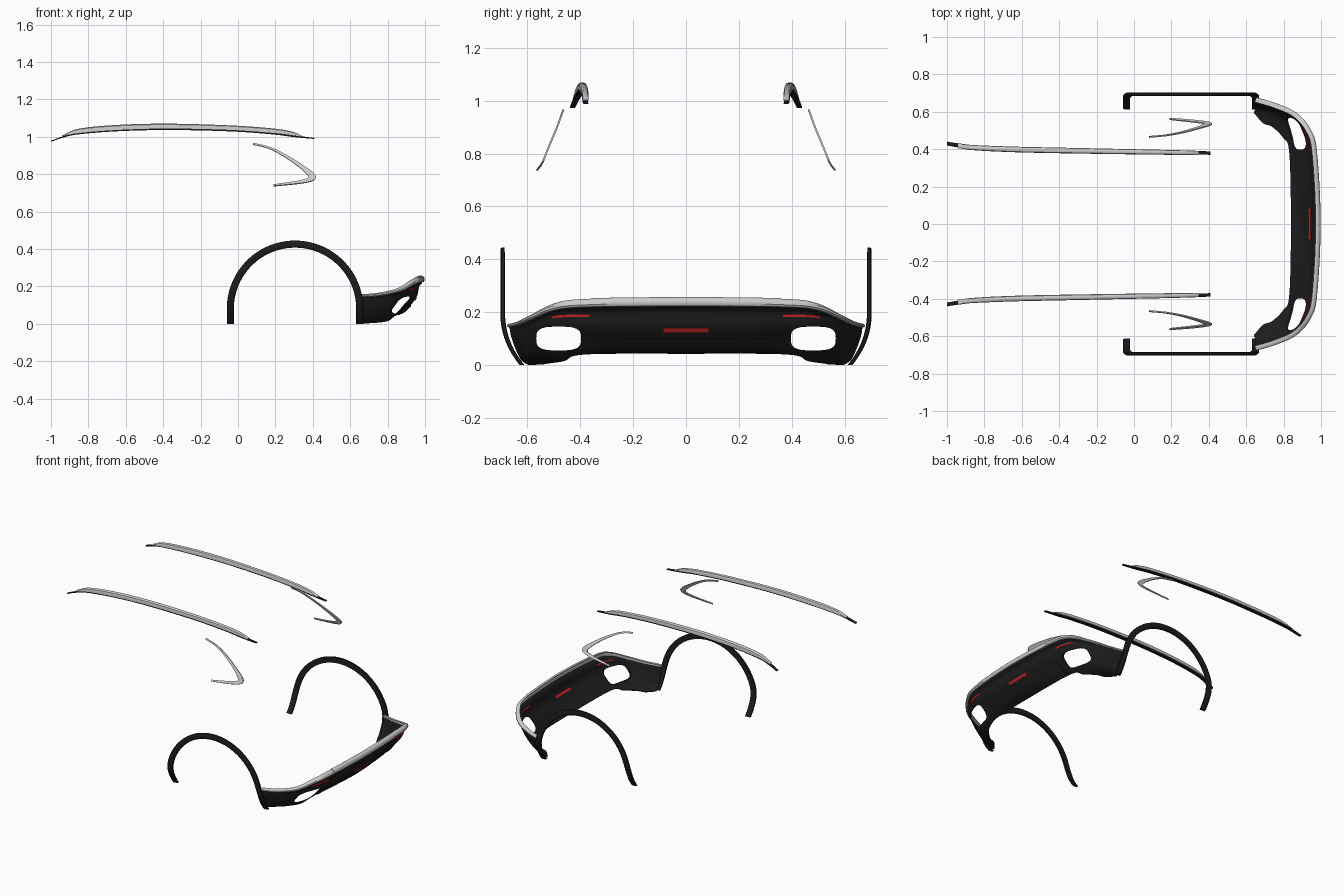
import bpy, bmesh, math
from mathutils import Vector

if "Cube" in bpy.data.objects:
    bpy.data.objects.remove(bpy.data.objects["Cube"])


def material(name, color):
    m = bpy.data.materials.new(name)
    m.diffuse_color = (*color, 1)
    m.use_nodes = True
    m.node_tree.nodes["Principled BSDF"].inputs["Base Color"].default_value = m.diffuse_color
    return m


BLACK = material("black_plastic", (0.012, 0.012, 0.013))
RED = material("red_reflector", (0.6, 0.02, 0.02))


def loft(name, rows, mat=None, closed=False, thick=0, mirror=False, offset=0):
    """Skin equal-length rows of points; closed rows get end caps."""
    bm = bmesh.new()
    vs = [[bm.verts.new(p) for p in r] for r in rows]
    n = len(rows[0])
    for a, b in zip(vs, vs[1:]):
        for j in range(n if closed else n - 1):
            k = (j + 1) % n
            bm.faces.new((a[j], a[k], b[k], b[j]))
    if closed:
        bm.faces.new(vs[0])
        bm.faces.new(vs[-1])
    bmesh.ops.recalc_face_normals(bm, faces=bm.faces)
    me = bpy.data.meshes.new(name)
    bm.to_mesh(me)
    bm.free()
    ob = bpy.data.objects.new(name, me)
    bpy.context.collection.objects.link(ob)
    if mat:
        me.materials.append(mat)
    if thick:
        s = ob.modifiers.new("thickness", 'SOLIDIFY')
        s.thickness, s.offset = thick, offset
    if mirror:
        m = ob.modifiers.new("mirror", 'MIRROR')
        m.use_axis = (False, True, False)
        m.use_mirror_merge = False
    return ob


def spline(pts, t):
    """Catmull-Rom point at parameter t (0 .. len-1)."""
    n = len(pts) - 1
    i = max(0, min(int(t), n - 1))
    f = t - i
    p1, p2 = Vector(pts[i]), Vector(pts[i + 1])
    p0 = Vector(pts[i - 1]) if i > 0 else 2 * p1 - p2
    p3 = Vector(pts[i + 2]) if i + 2 <= n else 2 * p2 - p1
    return 0.5 * (2 * p1 + (p2 - p0) * f + (2 * p0 - 5 * p1 + 4 * p2 - p3) * f * f
                  + (3 * p1 - p0 - 3 * p2 + p3) * f ** 3)


def steps(a, b, n):
    return [a + (b - a) * i / n for i in range(n + 1)]


def lerp_table(table, x):
    for (x0, y0), (x1, y1) in zip(table, table[1:]):
        if x <= x1:
            return y0 + (y1 - y0) * (x - x0) / (x1 - x0)
    return table[-1][1]


# Bumper profiles (top to bottom) from the centre out to the wheel arch
HALF = [
    [(.985, 0, .222), (.966, 0, .20), (.955, 0, .15), (.92, 0, .10), (.885, 0, .065), (.84, 0, .045)],
    [(.966, .38, .218), (.945, .38, .195), (.935, .38, .15), (.89, .38, .10), (.86, .38, .065), (.832, .38, .042)],
    [(.933, .50, .205), (.915, .50, .188), (.905, .50, .15), (.872, .49, .10), (.84, .465, .05), (.80, .46, .017)],
    [(.86, .585, .17), (.855, .578, .155), (.85, .572, .13), (.835, .56, .09), (.80, .54, .04), (.74, .52, .008)],
    [(.75, .635, .148), (.75, .63, .135), (.748, .625, .11), (.745, .612, .07), (.735, .585, .028), (.69, .54, .005)],
    [(.65, .665, .142), (.65, .662, .12), (.65, .655, .095), (.65, .642, .06), (.65, .622, .02), (.642, .595, .002)],
]
STATIONS = [[(x, -y, z) for x, y, z in s] for s in HALF[:0:-1]] + HALF


def surf(u, v):
    """Bumper skin: u runs down the profile, v sideways from the centre."""
    cols = [spline([s[k] for s in STATIONS], v + 5) for k in range(6)]
    return spline(cols, u)


def patch(name, u0, u1, v0, v1, nu, nv, mat, thick, mirror=False, shift=0):
    rows = [[surf(u, v) + Vector((shift, 0, 0)) for u in steps(u0, u1, nu)]
            for v in steps(v0, v1, nv)]
    return loft(name, rows, mat, thick=thick, mirror=mirror)


# Bumper skin with the two exhaust openings cut through
bumper = patch("rear_bumper", 0, 5, -5, 5, 20, 80, BLACK, 0.006)
outline = []
for i in range(32):
    c, s = math.cos(i * math.tau / 32), math.sin(i * math.tau / 32)
    outline.append((.482 + .085 * math.copysign(abs(c) ** .62, c),
                    .100 + .045 * math.copysign(abs(s) ** .62, s)))
for side in (1, -1):
    cutter = loft("exhaust_cutter", [[(x, side * y, z) for y, z in outline] for x in (.7, 1.05)], closed=True)
    cutter.hide_render = True
    b = bumper.modifiers.new("exhaust_opening", 'BOOLEAN')
    b.operation, b.object, b.solver = 'DIFFERENCE', cutter, 'EXACT'

# Raised lower panel and red reflectors
patch("diffuser_panel", 3.0, 4.7, -.88, .88, 6, 24, BLACK, 0.008, shift=.004)
patch("centre_reflector", 2.16, 2.44, -.21, .21, 2, 8, RED, 0.014)
patch("side_reflector", 1.05, 1.32, .95, 2.05, 2, 10, RED, 0.014, mirror=True)


# Silver trim along the top of the bumper
def trim(name, v0, v1, n, extra=0.0):
    rows = []
    for v in steps(v0, v1, n):
        p = surf(0, v)
        t = surf(0, min(v + .02, 5)) - surf(0, max(v - .02, -5))
        out = Vector((t.y, -t.x, 0)).normalized()
        h = lerp_table([(0, .033), (1, .032), (2, .028), (3, .02), (5, .015)], abs(v)) + extra
        sec = [(-.004, 0), (.008, .05), (.013, .3), (.012, .65), (.006, .9), (-.003, 1), (-.014, 1), (-.014, .85), (-.004, .7)]
        rows.append([p + out * a + Vector((0, 0, b * h)) for a, b in sec])
    loft(name, rows, closed=True)


trim("bumper_trim_centre", -.9, .9, 24, .002)
trim("bumper_trim_right", .9, 5, 40)
trim("bumper_trim_left", -5, -.9, 40)


# Wheel arch trims: horseshoe path, tucked inwards near the ground
def arch_point(r, t, inset):
    if t < 0 or t > 1:      # straight legs
        x = .305 + (r if t < 0 else -r)
        z = .08 - .08 * (-t if t < 0 else t - 1)
    else:
        x, z = .305 + r * math.cos(t * math.pi), .08 + r * math.sin(t * math.pi)
    y = .703 - .073 * max(0, (.2 - z) / .2) ** 2.2
    return (x, y - inset, z)


section = [(.327, .018), (.328, .004), (.335, 0), (.357, 0), (.364, .004), (.365, .016)]
ts = steps(-1, -.1, 8) + steps(0, 1, 56) + steps(1.1, 2, 8)
loft("wheel_arch_trim", [[arch_point(r, t, d) for r, d in section] for t in ts],
     BLACK, closed=True, mirror=True)


# Roof rails: x, y, bottom z, top z, half width
def rail(name, keys, mat=None):
    rows = []
    for t in steps(0, len(keys) - 1, 6 * (len(keys) - 1)):
        i = min(int(t), len(keys) - 2)
        x, y, z0, z1, w = Vector(keys[i]).lerp(Vector(keys[i + 1]), t - i) if len(keys) < 3 else spline(keys, t)
        c, h = (z0 + z1) / 2, (z1 - z0) / 2
        sec = [(-1, -1), (-1, .2), (-.75, .75), (-.2, 1), (.4, .95), (.85, .6), (1, 0), (1, -1)]
        rows.append([(x, y + a * w, c + b * h) for a, b in sec])
    loft(name, rows, mat, closed=True, mirror=True)


rail("roof_rail", [(-.94, .417, 1.003, 1.007, .012), (-.85, .408, 1.02, 1.043, .014),
                   (-.65, .399, 1.036, 1.063, .015), (-.38, .393, 1.044, 1.07, .015),
                   (-.05, .387, 1.037, 1.061, .014), (.18, .383, 1.021, 1.045, .013),
                   (.29, .381, 1.008, 1.027, .012), (.345, .38, 1.0, 1.003, .011)])
rail("roof_rail_base", [(-1, .43, .973, .979, .010), (-.93, .419, .997, 1.004, .011),
                        (-.85, .41, 1.013, 1.022, .011), (-.65, .4, 1.029, 1.038, .011),
                        (-.38, .394, 1.036, 1.046, .011), (-.05, .388, 1.029, 1.039, .011),
                        (.18, .384, 1.013, 1.023, .010), (.3, .382, .998, 1.008, .010),
                        (.41, .379, .988, .993, .009)], BLACK)

# Rear quarter window trims: swept-back V between an outer and an inner edge
outer = [(.08, .967), (.17, .945), (.26, .902), (.35, .846), (.40, .81), (.416, .787), (.40, .765), (.33, .750), (.19, .736)]
inner = [(.08, .958), (.165, .936), (.25, .891), (.33, .835), (.365, .803), (.378, .787), (.365, .775), (.30, .760), (.19, .744)]
LEAN = [(.73, .570), (.755, .55), (.77, .541), (.80, .53), (.90, .488), (.97, .463)]
rows = []
for t in steps(0, 8, 48):
    o, i = spline(outer, t), spline(inner, t)
    rows.append([(q.x, lerp_table(LEAN, q.y), q.y) for q in (o, o.lerp(i, .5), i)])
loft("window_trim", rows, thick=.007, mirror=True)

# Bake modifiers, drop the cutters, smooth the surfaces
bpy.ops.object.select_all(action='SELECT')
bpy.context.view_layer.objects.active = bumper
bpy.ops.object.convert(target='MESH')
for ob in list(bpy.data.objects):
    if ob.name.startswith("exhaust_cutter"):
        bpy.data.objects.remove(ob)
bpy.ops.object.shade_smooth_by_angle(angle=math.radians(35))
